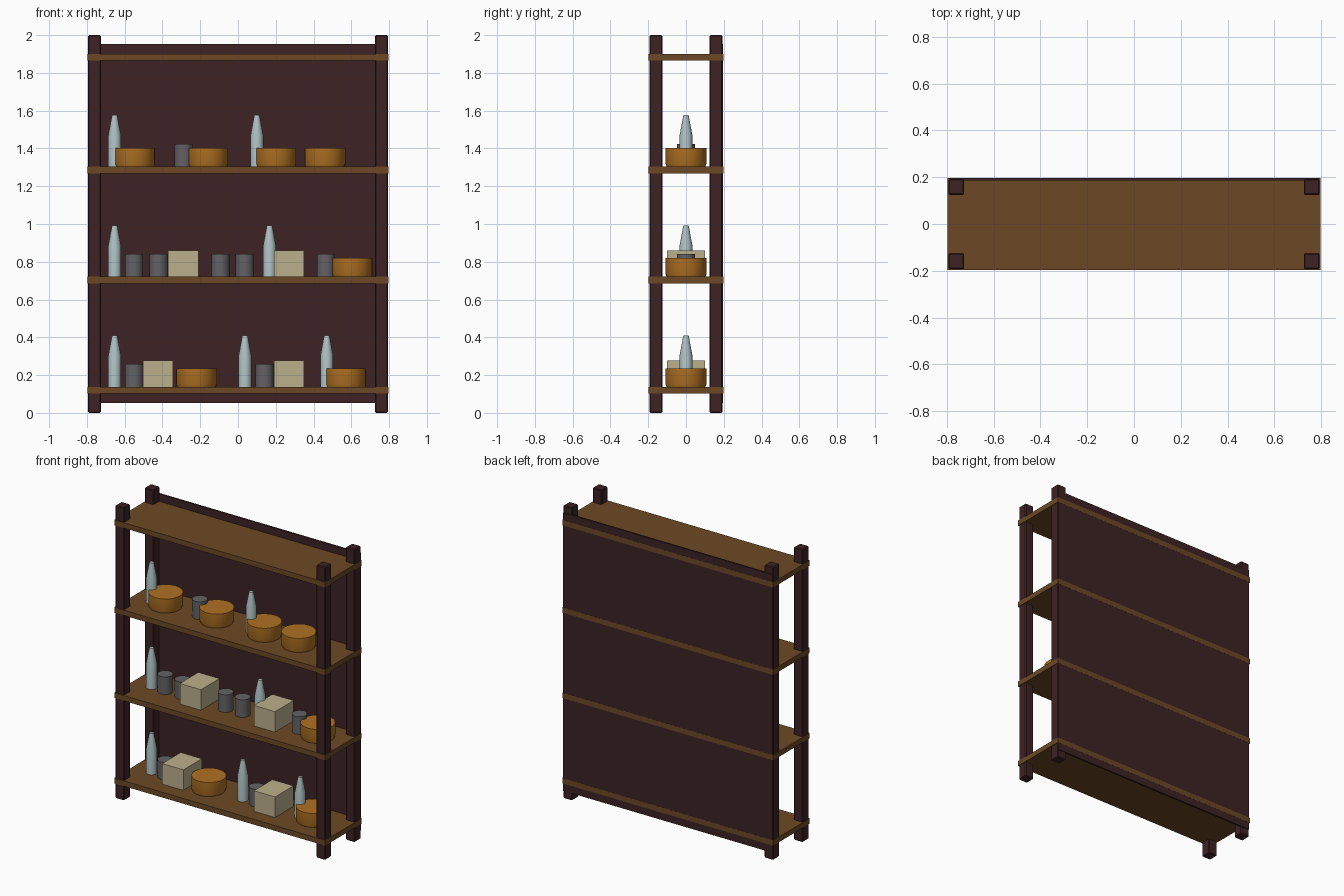
import bpy
import bmesh
import math
from mathutils import Matrix, Vector

cube = bpy.data.objects.get("Cube")
if cube:
    bpy.data.objects.remove(cube, do_unlink=True)


def material(name, colour):
    m = bpy.data.materials.new(name)
    m.use_nodes = True
    m.diffuse_color = (*colour, 1)
    m.node_tree.nodes["Principled BSDF"].inputs["Base Color"].default_value = (*colour, 1)
    return m


dark_wood = material("dark wood", (0.047, 0.016, 0.017))
shelf_wood = material("shelf wood", (0.15, 0.066, 0.018))
orange = material("orange clay", (0.42, 0.16, 0.016))
grey = material("grey metal", (0.125, 0.12, 0.13))
cream = material("cream card", (0.50, 0.43, 0.26))
glass = material("pale glass", (0.44, 0.55, 0.56))


def finish(name, bm, mat):
    mesh = bpy.data.meshes.new(name)
    bm.to_mesh(mesh)
    bm.free()
    mesh.materials.append(mat)
    obj = bpy.data.objects.new(name, mesh)
    bpy.context.collection.objects.link(obj)
    return obj


def box(name, centre, size, mat, bevel=0):
    bm = bmesh.new()
    bmesh.ops.create_cube(bm, size=1, matrix=Matrix.Translation(centre) @ Matrix.Diagonal((*size, 1)))
    obj = finish(name, bm, mat)
    if bevel:
        mod = obj.modifiers.new("soft edges", "BEVEL")
        mod.width = bevel
        mod.segments = 1
    return obj


def lathe(name, x, z, profile, mat, sides=24):
    """Spin a radius/height profile about z, with closed ends."""
    bm = bmesh.new()
    rings = [[bm.verts.new((x + r * math.cos(math.tau * i / sides),
                            r * math.sin(math.tau * i / sides), z + h))
              for i in range(sides)] for r, h in profile]
    for low, high in zip(rings, rings[1:]):
        for i in range(sides):
            j = (i + 1) % sides
            bm.faces.new((low[i], low[j], high[j], high[i])).smooth = True
    bm.faces.new(rings[0][::-1])
    bm.faces.new(rings[-1])
    for e in bm.edges:
        if len(e.link_faces) == 2 and e.calc_face_angle() > math.radians(30):
            e.smooth = False
    return finish(name, bm, mat)


# Corner posts
for sx, side in ((-1, "right"), (1, "left")):
    for sy, end in ((-1, "front"), (1, "back")):
        box(f"{end}_{side}_post", Vector((sx * 0.76, sy * 0.159, 1)), (0.067, 0.068, 2), dark_wood, 0.005)

# Back panel
box("back_panel", Vector((0, 0.191, 1.002)), (1.58, 0.012, 1.9), dark_wood)

# Goods on each shelf, as x positions; the top shelf stays empty
shelves = [
    (0.138, {"bottle": (-0.653, 0.037, 0.47), "can": (-0.55, 0.14),
             "carton": (-0.423, 0.27), "bowl": (-0.22, 0.57)}),
    (0.721, {"bottle": (-0.653, 0.167), "can": (-0.55, -0.42, -0.093, 0.035, 0.465),
             "carton": (-0.29, 0.27), "bowl": (0.604,)}),
    (1.304, {"bottle": (-0.653, 0.1), "can": (-0.288,),
             "bowl": (-0.547, -0.16, 0.2, 0.46)}),
    (1.901, {}),
]
profiles = {
    "bottle": ([(0.034, 0), (0.034, 0.165), (0.014, 0.272)], glass),
    "can": ([(0.048, 0), (0.048, 0.12)], grey),
    "bowl": ([(0.103, 0), (0.108, 0.015), (0.108, 0.098)], orange),
}

for n, (top, goods) in enumerate(shelves, 1):
    box(f"shelf_{n}", Vector((0, 0, top - 0.018)), (1.594, 0.395, 0.036), shelf_wood)
    for kind, places in goods.items():
        for k, x in enumerate(places, 1):
            name = f"{kind}_{n}_{k}"
            if kind == "carton":
                box(name, Vector((x, 0, top + 0.07)), (0.16, 0.2, 0.14), cream)
            else:
                profile, mat = profiles[kind]
                lathe(name, x, top, profile, mat)
